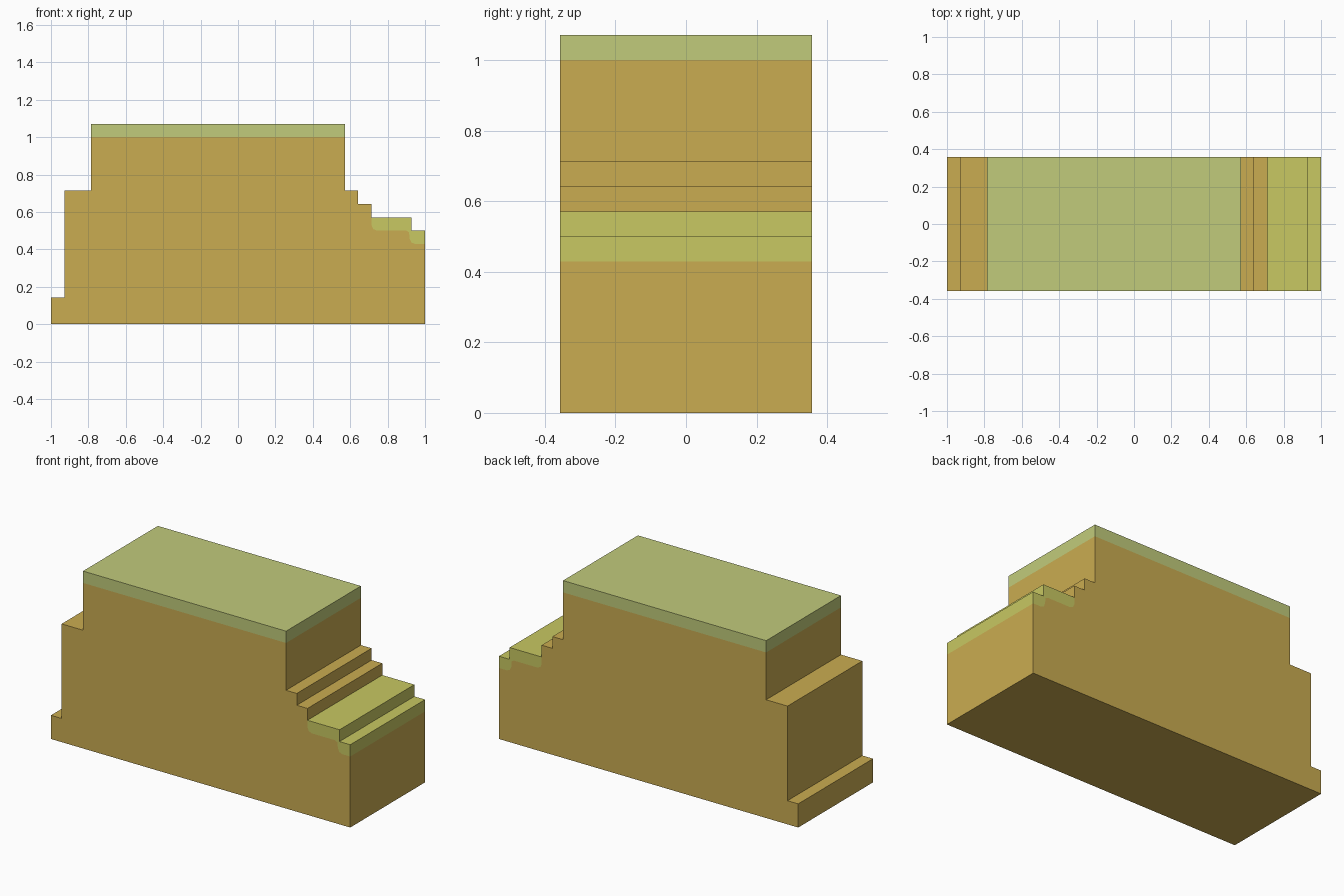
import bpy, bmesh

if "Cube" in bpy.data.objects:
    bpy.data.objects.remove(bpy.data.objects["Cube"])

U = 1 / 14          # the stepped profile sits on a grid of 1/14
HALF_DEPTH = 5 * U


def material(name, rgb):
    m = bpy.data.materials.new(name)
    lin = [(c / 255 / 12.92) if c / 255 <= 0.04045 else ((c / 255 + 0.055) / 1.055) ** 2.4 for c in rgb]
    m.diffuse_color = (*lin, 1)
    m.use_nodes = True
    m.node_tree.nodes["Principled BSDF"].inputs["Base Color"].default_value = m.diffuse_color
    return m


# seams shared by the soil and the turf
top_seam = [(-11, 14), (8, 14)]
low_seam = [(10, 7.4), (10.12, 7.12), (10.4, 7), (12.6, 7), (12.8, 6.88),
            (12.85, 6.4), (12.97, 6.12), (13.25, 6), (14, 6)]

# clockwise front outlines of each part
parts = {
    "soil_block": ([(-14, 0), (-14, 2), (-13, 2), (-13, 10), (-11, 10)] + top_seam +
                   [(8, 10), (9, 10), (9, 9), (10, 9), (10, 8)] + low_seam + [(14, 0)],
                   material("ochre soil", (202, 172, 81))),
    "upper_turf": ([(-11, 15), (8, 15)] + top_seam[::-1],
                   material("pale green turf", (193, 203, 123))),
    "lower_turf": ([(10, 8), (13, 8), (13, 7), (14, 7)] + low_seam[::-1],
                   material("lime turf", (200, 200, 98))),
}


def edges(outline):
    return list(zip(outline, outline[1:] + outline[:1]))


all_edges = {e for outline, _ in parts.values() for e in edges(outline)}

for name, (outline, mat) in parts.items():
    bm = bmesh.new()
    front = {p: bm.verts.new((p[0] * U, -HALF_DEPTH, p[1] * U)) for p in outline}
    back = {p: bm.verts.new((p[0] * U, HALF_DEPTH, p[1] * U)) for p in outline}
    bm.faces.new([front[p] for p in reversed(outline)])
    bm.faces.new([back[p] for p in outline])
    # outer walls only: hidden seam walls between parts are left out
    for a, b in edges(outline):
        if (b, a) not in all_edges:
            bm.faces.new((front[a], front[b], back[b], back[a]))
    bm.normal_update()
    mesh = bpy.data.meshes.new(name)
    bm.to_mesh(mesh)
    bm.free()
    mesh.materials.append(mat)
    bpy.context.collection.objects.link(bpy.data.objects.new(name, mesh))
